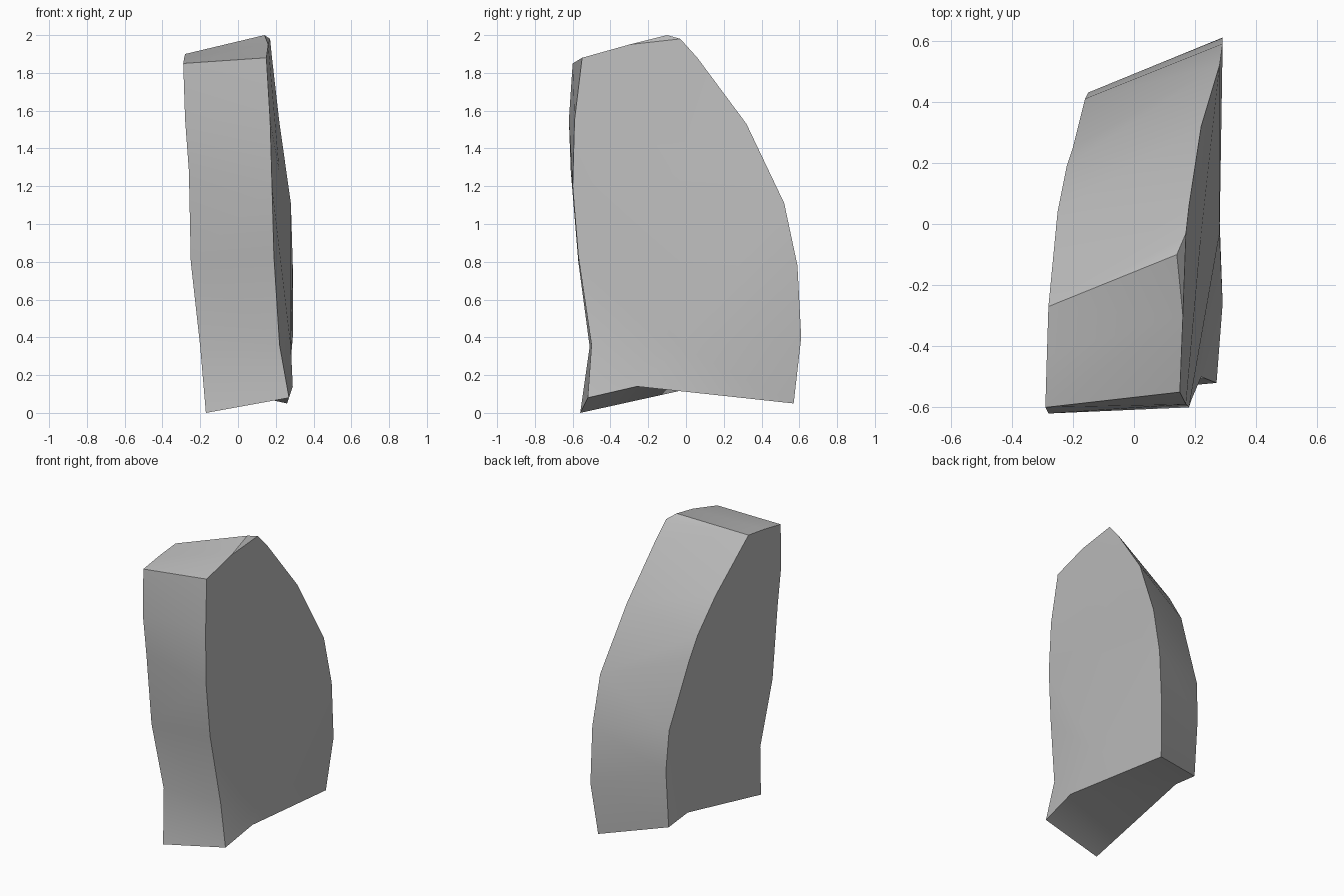
import bpy
import bmesh

# Remove the default cube only
default_cube = bpy.data.objects.get("Cube")
if default_cube:
    bpy.data.objects.remove(default_cube, do_unlink=True)


def make_material(name, colour):
    """Flat material with one viewport and render colour."""
    material = bpy.data.materials.new(name)
    material.use_nodes = True
    material.diffuse_color = colour
    material.node_tree.nodes["Principled BSDF"].inputs["Base Color"].default_value = colour
    return material


def skin(bm, left, right):
    """Zip two rising chains of vertices together with triangles."""
    i = j = 0
    while i < len(left) - 1 or j < len(right) - 1:
        left_done = i == len(left) - 1
        right_done = j == len(right) - 1
        raise_left = right_done or (not left_done and left[i + 1].co.z <= right[j + 1].co.z)
        if raise_left:
            bm.faces.new((left[i], right[j], left[i + 1]))
            i += 1
        else:
            bm.faces.new((left[i], right[j], right[j + 1]))
            j += 1


def fan(bm, ring, hub):
    """Close a ring with triangles that meet at one corner."""
    turned = ring[hub:] + ring[:hub]
    for a, b in zip(turned[1:], turned[2:]):
        bm.faces.new((turned[0], a, b))


# Ridge lines of the slab, each from the ground up
front_left = [(-.17, -.56, 0), (-.2, -.51, .35), (-.25, -.57, .8),
              (-.26, -.61, 1.28), (-.28, -.62, 1.55), (-.29, -.6, 1.85)]
front_right = [(.27, -.52, .08), (.22, -.5, .36), (.19, -.57, .83),
               (.18, -.6, 1.2), (.17, -.59, 1.55), (.15, -.55, 1.88)]
right_middle = [(.29, -.26, .14), (.28, -.03, .35), (.22, -.03, 1.27), (.16, -.3, 1.95)]
back_right = [(.26, .57, .05), (.29, .61, .4), (.29, .59, .78), (.28, .52, 1.11),
              (.22, .32, 1.53), (.18, .06, 1.88), (.17, -.03, 1.98), (.14, -.1, 2)]
back_left = [(-.15, .4, .14), (-.15, .43, .53), (-.16, .41, .8), (-.2, .25, 1.23),
             (-.22, .19, 1.38), (-.25, .04, 1.6), (-.28, -.27, 1.9)]
left_middle = [(-.16, .21, .17), (-.285, -.43, 1.88)]

# Sides: zip neighbouring ridges, then close the sloping ends
bm = bmesh.new()
ridges = [front_left, front_right, right_middle, back_right, back_left, left_middle]
chains = [[bm.verts.new(point) for point in ridge] for ridge in ridges]
for chain, neighbour in zip(chains, chains[1:] + chains[:1]):
    skin(bm, chain, neighbour)
for end in (0, -1):
    fan(bm, [chain[end] for chain in chains], chains.index(chains[2]))
bmesh.ops.recalc_face_normals(bm, faces=bm.faces)

mesh = bpy.data.meshes.new("stone_slab")
bm.to_mesh(mesh)
bm.free()
mesh.materials.append(make_material("stone grey", (.5, .5, .5, 1)))

stone_slab = bpy.data.objects.new("stone_slab", mesh)
bpy.context.collection.objects.link(stone_slab)

# Soft faces with crisp broken edges
bpy.ops.object.select_all(action="DESELECT")
stone_slab.select_set(True)
bpy.context.view_layer.objects.active = stone_slab
bpy.ops.object.shade_smooth_by_angle()
